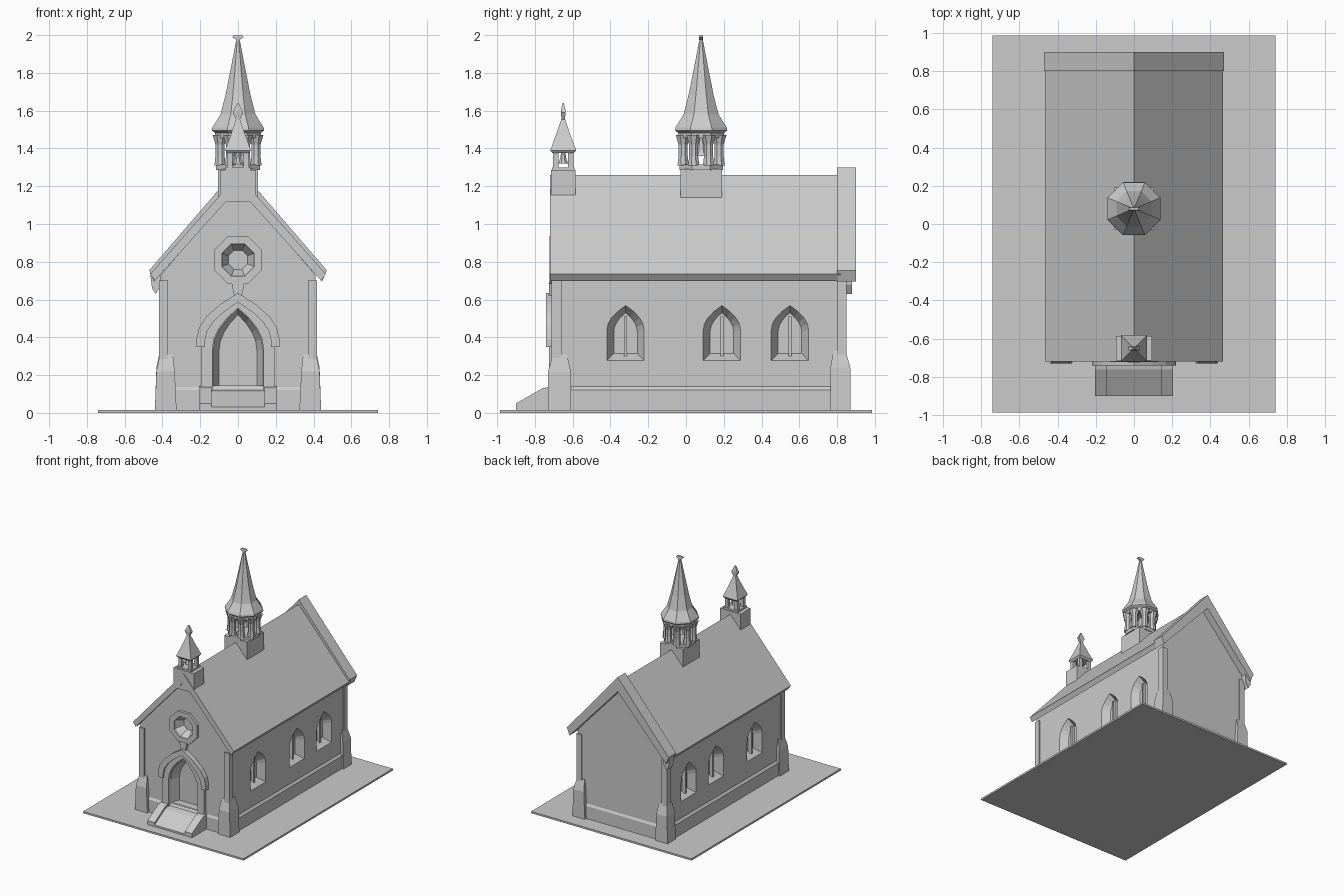
import bpy, bmesh
from math import sin, cos, pi

if "Cube" in bpy.data.objects:
    bpy.data.objects.remove(bpy.data.objects["Cube"])


def loft(name, loops, closed=False):
    """Skin a list of equal-length point loops; cap the ends unless closed."""
    bm = bmesh.new()
    rows = [[bm.verts.new(p) for p in lp] for lp in loops]
    n = len(rows[0])
    pairs = list(zip(rows, rows[1:])) + ([(rows[-1], rows[0])] if closed else [])
    for a, b in pairs:
        for i in range(n):
            j = (i + 1) % n
            bm.faces.new((a[i], a[j], b[j], b[i]))
    if not closed:
        bm.faces.new(rows[0])
        bm.faces.new(rows[-1])
    bmesh.ops.recalc_face_normals(bm, faces=bm.faces)
    me = bpy.data.meshes.new(name)
    bm.to_mesh(me)
    bm.free()
    ob = bpy.data.objects.new(name, me)
    bpy.context.collection.objects.link(ob)
    return ob


def rect(x0, x1, y0, y1, z):
    return [(x0, y0, z), (x1, y0, z), (x1, y1, z), (x0, y1, z)]


def box(name, x0, x1, y0, y1, z0, z1):
    return loft(name, [rect(x0, x1, y0, y1, z0), rect(x0, x1, y0, y1, z1)])


def extrude_y(name, prof, y0, y1):
    return loft(name, [[(x, y, z) for x, z in prof] for y in (y0, y1)])


def ring(cx, cy, r, z, n=8, ry=None):
    """Horizontal polygon whose flat sides face the axes."""
    ry = ry or r
    a = [2 * pi * (i + 0.5) / n for i in range(n)]
    return [(cx + r * cos(t), cy + ry * sin(t), z) for t in a]


def lathe(name, cy, prof, n=8):
    return loft(name, [ring(0, cy, r, z, n) for r, z in prof])


def arch(w, z0, spring, apex, n=4):
    """Pointed-arch outline, right foot to left foot."""
    half = [(w, z0)] + [(w * (1 - (i / n) ** 2), spring + (apex - spring) * i / n)
                        for i in range(n)]
    return half + [(0, apex)] + [(-u, z) for u, z in reversed(half)]


def octagon(r, z, n=8):
    return [(r * cos(2 * pi * (i + .5) / n), z + r * sin(2 * pi * (i + .5) / n)) for i in range(n)]


def frame(name, outer, inner, yb, yf, closed=False):
    """Raised moulding between two outlines on the front wall."""
    return loft(name, [[(o[0], yb, o[1]), (o[0], yf, o[1]),
                        (i[0], yf, i[1]), (i[0], yb, i[1])]
                       for o, i in zip(outer, inner)], closed)


def cut(target, cutter):
    cutter.hide_render = True
    m = target.modifiers.new("recess", 'BOOLEAN')
    m.operation, m.solver, m.object = 'DIFFERENCE', 'EXACT', cutter
    bpy.context.view_layer.objects.active = target
    bpy.ops.object.modifier_apply(modifier=m.name)
    bpy.data.objects.remove(cutter)


# ground slab, walls and plinth
box("ground_slab", -.74, .74, -.985, .985, 0, .015)
walls = extrude_y("walls", [(-.41, .01), (.41, .01), (.41, .73), (0, 1.2), (-.41, .73)], -.70, .84)
loft("plinth", [rect(-.425, .425, -.71, .85, .01), rect(-.425, .425, -.71, .85, .12),
                rect(-.405, .405, -.695, .835, .145)])

# splayed lancet windows on both long sides
outer, inner = arch(.105, .27, .44, .575), arch(.062, .315, .43, .53)
for s in (-1, 1):
    for y in (-.32, .19, .55):
        cut(walls, loft("window_cutter", [
            [(s * .42, y + u, z) for u, z in outer],
            [(s * .35, y + u, z) for u, z in inner]]))
        # central mullion
        box("window_mullion", s * .365 - .02, s * .365 + .01, y - .008, y + .008, .30, .51)

# door recess and stone surround
outer, inner = arch(.14, .14, .34, .56), arch(.10, .14, .33, .52)
cut(walls, loft("door_cutter", [[(u, -.72, z) for u, z in outer],
                                [(u, -.63, z) for u, z in inner]]))
frame("door_surround", arch(.195, .02, .37, .61), arch(.135, .02, .34, .555), -.68, -.725)
frame("door_hood", arch(.22, .35, .39, .635), arch(.175, .35, .38, .585), -.68, -.74)
loft("hood_keystone", [[(-.02, y, .62), (.02, y, .62), (.035, y, .69), (-.035, y, .69)]
                       for y in (-.68, -.725)])

# rose window
cut(walls, loft("rose_cutter", [[(x, -.71, z) for x, z in octagon(.10, .81)],
                                [(x, -.64, z) for x, z in octagon(.055, .81)]]))
frame("rose_surround", octagon(.137, .81), octagon(.092, .81), -.68, -.722, True)

# entrance ramp with side cheeks
for x0, x1, lift, nm in ((-.14, .14, 0, "entrance_steps"), (-.205, -.14, .02, "step_cheek"),
                         (.14, .205, .02, "step_cheek")):
    prof = [(-.90, .01), (-.90, .03 + lift), (-.76, .11 + lift), (-.69, .125 + lift), (-.69, .01)]
    loft(nm, [[(x, y, z) for y, z in prof] for x in (x0, x1)])

# corner buttresses with sloping tops
for s in (-1, 1):
    for y0, y1, ty0, ty1, h in ((-.73, -.61, -.705, -.63, .22), (.765, .87, .78, .845, .24)):
        loft("buttress", [rect(s * .325, s * .44, y0, y1, .01),
                          rect(s * .335, s * .432, y0, y1, h),
                          rect(s * .345, s * .414, ty0, ty1, h + .09)])
    # slim corner pilasters above the buttresses
    box("corner_strip", s * .37, s * .418, -.712, -.66, .2, .70)
    box("corner_strip", s * .37, s * .418, .80, .85, .2, .70)

# roof and rear gable coping
def chevron(ridge, ex, ez, ix, iz, under):
    return [(0, ridge), (ex, ez), (ix, iz), (0, under), (-ix, iz), (-ex, ez)]

extrude_y("roof", chevron(1.26, .465, .735, .44, .70, 1.19), -.72, .82)
extrude_y("rear_coping", chevron(1.30, .47, .755, .445, .695, 1.18), .80, .90)
extrude_y("kneeler_stone", [(-.465, .74), (-.455, .66), (-.435, .63), (-.405, .68), (-.405, .74)],
          .82, .88)

# main turret on the ridge
TY = .08
box("turret_base", -.105, .105, TY - .11, TY + .11, 1.12, 1.29)
lathe("turret_sill", TY, [(.125, 1.285), (.125, 1.315)])
for x, y, z in ring(0, 0, .103, 0):
    loft("turret_post", [ring(x, TY + y, .032, 1.31), ring(x, TY + y, .026, 1.36),
                         ring(x, TY + y, .026, 1.42), ring(x, TY + y, .042, 1.47)])
lathe("turret_lintel", TY, [(.13, 1.455), (.132, 1.50)])
lathe("turret_bell", TY, [(.045, 1.36), (.03, 1.39), (.022, 1.43), (.008, 1.46)])
lathe("turret_spire", TY, [(.12, 1.475), (.15, 1.495), (.147, 1.51), (.10, 1.58),
                           (.07, 1.69), (.04, 1.83), (.012, 1.965)])
loft("turret_finial", [ring(0, TY, .010, 1.95, 4), ring(0, TY, .014, 1.975, 4),
                       ring(0, TY, .045, 1.99, 4, .014), ring(0, TY, .03, 2.0, 4, .01)])

# small front bellcote
BY = -.65
box("bellcote_base", -.095, .095, BY - .065, BY + .065, 1.12, 1.285)
box("bellcote_sill", -.065, .065, BY - .06, BY + .06, 1.28, 1.30)
for sx in (-1, 1):
    for sy in (-1, 1):
        x, y = sx * .044, BY + sy * .04
        box("bellcote_post", x - .014, x + .014, y - .014, y + .014, 1.295, 1.40)
lathe("bellcote_bell", BY, [(.028, 1.32), (.018, 1.345), (.01, 1.39)])
lathe("bellcote_spire", BY, [(.08, 1.375), (.097, 1.39), (.092, 1.40), (.055, 1.47), (.012, 1.56)], 4)
loft("bellcote_finial", [ring(0, BY, .012, 1.55, 4), ring(0, BY, .040, 1.59, 4, .018),
                         ring(0, BY, .028, 1.605, 4, .016), ring(0, BY, .005, 1.64, 4)])
